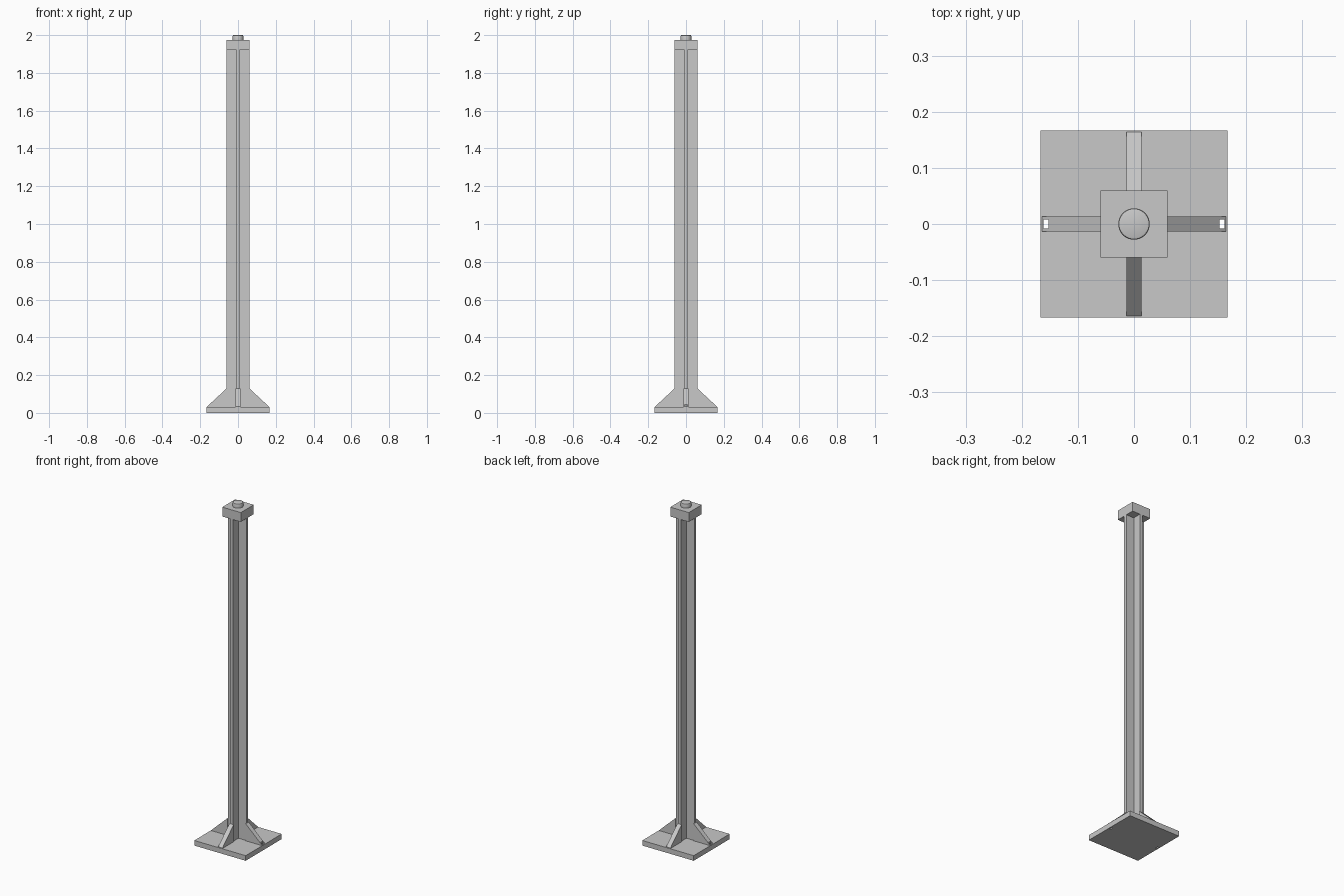
import bpy
import bmesh
from math import pi
from mathutils import Matrix

cube = bpy.data.objects.get("Cube")
if cube:
    bpy.data.objects.remove(cube, do_unlink=True)

# Single flat colour
grey = bpy.data.materials.new("light_grey")
grey.use_nodes = True
colour = (0.58, 0.58, 0.58, 1)
grey.diffuse_color = colour
grey.node_tree.nodes["Principled BSDF"].inputs["Base Color"].default_value = colour

BASE_TOP, CAP_BOTTOM, CAP_TOP = 0.03, 1.92, 1.975
ARM = 0.06           # reach of the column arms and cap
ARM_T = 0.009        # half thickness of the column arms
RIB_T = 0.0137       # half thickness of the ribs


def finish(name, bm):
    bmesh.ops.recalc_face_normals(bm, faces=bm.faces)
    mesh = bpy.data.meshes.new(name)
    bm.to_mesh(mesh)
    bm.free()
    mesh.materials.append(grey)
    obj = bpy.data.objects.new(name, mesh)
    bpy.context.collection.objects.link(obj)
    return obj


def prism(name, points, depth, turn=Matrix()):
    """Extrude a closed outline along the given vector, then turn it."""
    bm = bmesh.new()
    face = bm.faces.new([bm.verts.new(p) for p in points])
    top = bmesh.ops.extrude_face_region(bm, geom=[face])["geom"]
    bmesh.ops.translate(bm, verts=[v for v in top if isinstance(v, bmesh.types.BMVert)], vec=depth)
    bmesh.ops.transform(bm, matrix=turn, verts=bm.verts)
    return finish(name, bm)


def block(name, hx, hy, z0, z1, x=0):
    outline = [(x - hx, -hy, z0), (x + hx, -hy, z0), (x + hx, hy, z0), (x - hx, hy, z0)]
    return prism(name, outline, (0, 0, z1 - z0))


# Foot plate and cap
base = block("base_plate", 0.167, 0.167, 0, BASE_TOP)
block("top_cap", ARM, ARM, CAP_BOTTOM, CAP_TOP)

# Cross-shaped column: one quarter of the outline repeated around the axis
outline = []
for i in range(4):
    turn = Matrix.Rotation(i * pi / 2, 3, "Z")
    for x, y in ((ARM, -ARM_T), (ARM, ARM_T), (ARM_T, ARM_T)):
        p = turn @ Matrix.Translation((x, y, BASE_TOP)).translation
        outline.append(p)
prism("cross_column", outline, (0, 0, CAP_BOTTOM - BASE_TOP))

# Sloping ribs on the four sides
ribs = []
for i, side in enumerate(("left", "back", "right", "front")):
    profile = [(ARM - 0.002, -RIB_T, BASE_TOP), (0.164, -RIB_T, BASE_TOP),
               (0.164, -RIB_T, BASE_TOP + 0.003), (ARM, -RIB_T, 0.13),
               (ARM - 0.002, -RIB_T, 0.13)]
    ribs.append(prism(side + "_rib", profile, (0, 2 * RIB_T, 0),
                      Matrix.Rotation(i * pi / 2, 4, "Z")))

# Slots through the plate and the toes of the two side ribs
for side, x, rib in (("left", 0.1565, ribs[0]), ("right", -0.1565, ribs[2])):
    cutter = block(side + "_slot_cutter", 0.0045, 0.008, -0.05, 0.1, x)
    cutter.hide_render = True
    cutter.hide_set(True)
    for target in (base, rib):
        cut = target.modifiers.new(side + "_slot", "BOOLEAN")
        cut.operation = "DIFFERENCE"
        cut.solver = "EXACT"
        cut.object = cutter

# Round knob with a softened rim
bm = bmesh.new()
bmesh.ops.create_cone(bm, cap_ends=True, segments=40, radius1=0.028, radius2=0.028,
                      depth=2 - CAP_TOP, matrix=Matrix.Translation((0, 0, 1 + CAP_TOP / 2)))
rim = [e for e in bm.edges if all(v.co.z > 1.99 for v in e.verts)]
bmesh.ops.bevel(bm, geom=rim, offset=0.004, segments=2, profile=0.5, affect="EDGES")
knob = finish("top_knob", bm)
bpy.ops.object.select_all(action="DESELECT")
knob.select_set(True)
bpy.context.view_layer.objects.active = knob
bpy.ops.object.shade_smooth_by_angle(angle=pi / 6)
